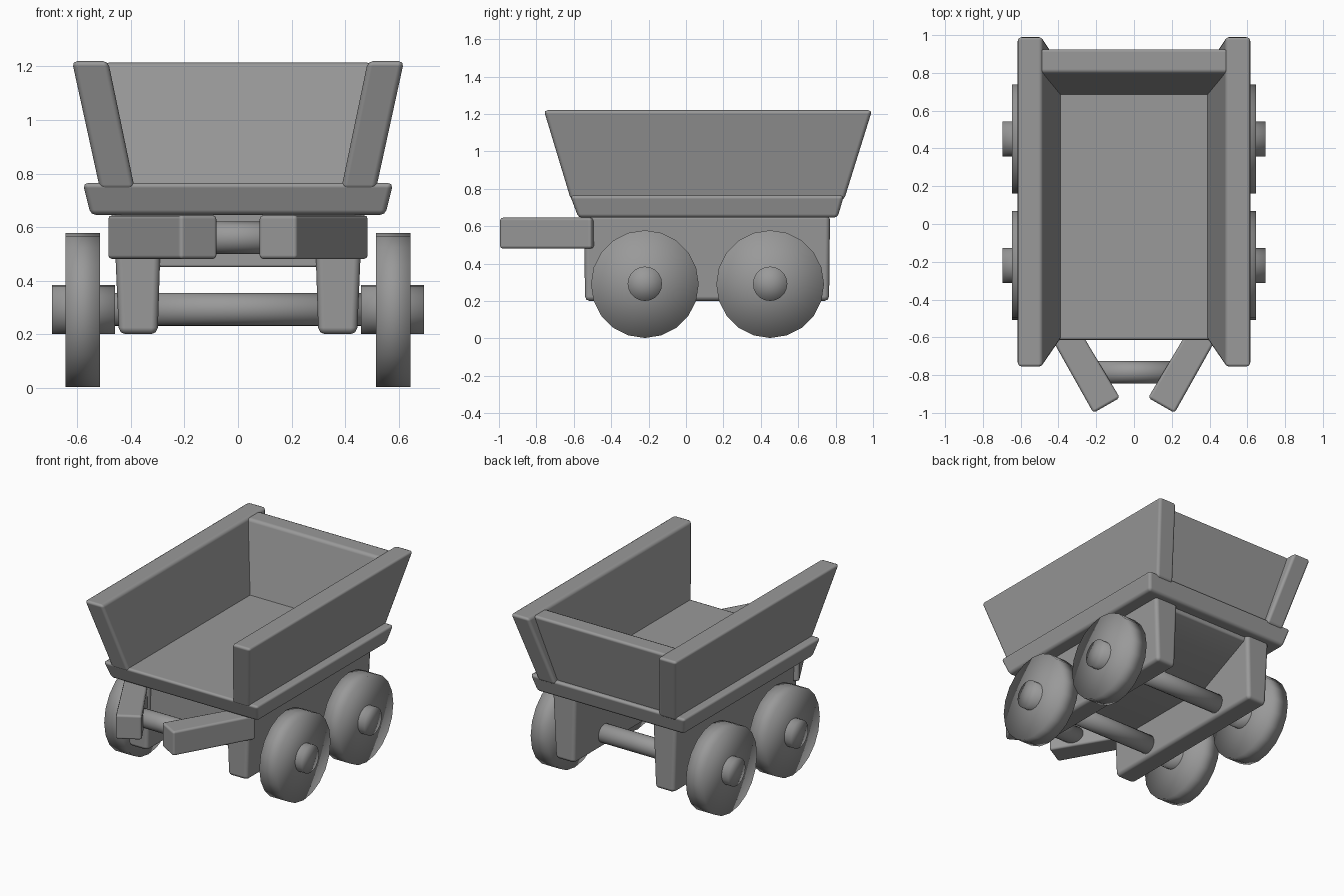
import bpy, bmesh, math
from mathutils import Vector, Matrix

default = bpy.data.objects.get("Cube")
if default:
    bpy.data.objects.remove(default, do_unlink=True)

GREY = (0.32, 0.32, 0.32, 1)
grey = bpy.data.materials.new("plain_grey")
grey.use_nodes = True
grey.diffuse_color = GREY
grey.node_tree.nodes["Principled BSDF"].inputs["Base Color"].default_value = GREY


def finish(name, bm, bevel=0.0):
    bmesh.ops.recalc_face_normals(bm, faces=bm.faces)
    mesh = bpy.data.meshes.new(name)
    bm.to_mesh(mesh)
    bm.free()
    mesh.materials.append(grey)
    mesh.shade_smooth()
    ob = bpy.data.objects.new(name, mesh)
    bpy.context.collection.objects.link(ob)
    if bevel:
        mod = ob.modifiers.new("soft_edges", 'BEVEL')
        mod.width = bevel
        mod.segments = 2
        mod.harden_normals = True
    return ob


def loft(name, low, high, bevel=0.02):
    """Close a solid between two matching rings of points."""
    bm = bmesh.new()
    a = [bm.verts.new(p) for p in low]
    b = [bm.verts.new(p) for p in high]
    bm.faces.new(a)
    bm.faces.new(b)
    n = len(a)
    for i in range(n):
        j = (i + 1) % n
        bm.faces.new((a[i], a[j], b[j], b[i]))
    return finish(name, bm, bevel)


def rect(x0, x1, y0, y1, z):
    return [(x0, y0, z), (x1, y0, z), (x1, y1, z), (x0, y1, z)]


def rod(name, x0, x1, y, z, radius, sides):
    """Cylinder along x with fan caps."""
    bm = bmesh.new()
    place = Matrix.Translation(((x0 + x1) / 2, y, z)) @ Matrix.Rotation(math.pi / 2, 4, 'Y')
    bmesh.ops.create_cone(bm, cap_ends=True, cap_tris=True, segments=sides,
                          radius1=radius, radius2=radius, depth=abs(x1 - x0), matrix=place)
    return finish(name, bm)


# Tray and the load bed's back board
loft("tray", rect(-0.55, 0.55, -0.575, 0.81, 0.645), rect(-0.58, 0.58, -0.62, 0.845, 0.765))
loft("back_board", rect(-0.42, 0.42, 0.68, 0.81, 0.74), rect(-0.5, 0.5, 0.80, 0.93, 1.215))

# Underside block, sloping up towards the back
profile = [(-0.52, 0.66), (-0.52, 0.45), (0.35, 0.45), (0.74, 0.62), (0.74, 0.66)]
loft("under_block", [(-0.4, y, z) for y, z in profile], [(0.4, y, z) for y, z in profile], 0.01)

for side, s in (("left", 1), ("right", -1)):
    # Flared side board
    loft(side + "_side_board", rect(s * 0.385, s * 0.515, -0.615, 0.845, 0.74),
         rect(s * 0.485, s * 0.62, -0.76, 0.995, 1.22))
    # Lengthwise chassis beam
    loft(side + "_chassis_beam", rect(s * 0.30, s * 0.445, -0.54, 0.765, 0.2),
         rect(s * 0.285, s * 0.465, -0.545, 0.77, 0.66), 0.025)
    # Angled tow arm
    arm = [(0.215, -1.0), (0.49, -0.51), (0.36, -0.44), (0.075, -0.92)]
    loft(side + "_tow_arm", [(s * x, y, 0.48) for x, y in arm],
         [(s * x, y, 0.645) for x, y in arm], 0.015)
    # Wheels with hubs
    for end, y in (("front", -0.22), ("back", 0.45)):
        rod(f"{end}_{side}_wheel", s * 0.515, s * 0.645, y, 0.29, 0.288, 20)
        rod(f"{end}_{side}_hub", s * 0.46, s * 0.695, y, 0.292, 0.092, 20)

# Axles and tow bar
for end, y in (("front", -0.22), ("back", 0.45)):
    rod(end + "_axle", -0.5, 0.5, y, 0.292, 0.062, 20)
rod("tow_bar", -0.23, 0.23, -0.785, 0.56, 0.06, 20)
